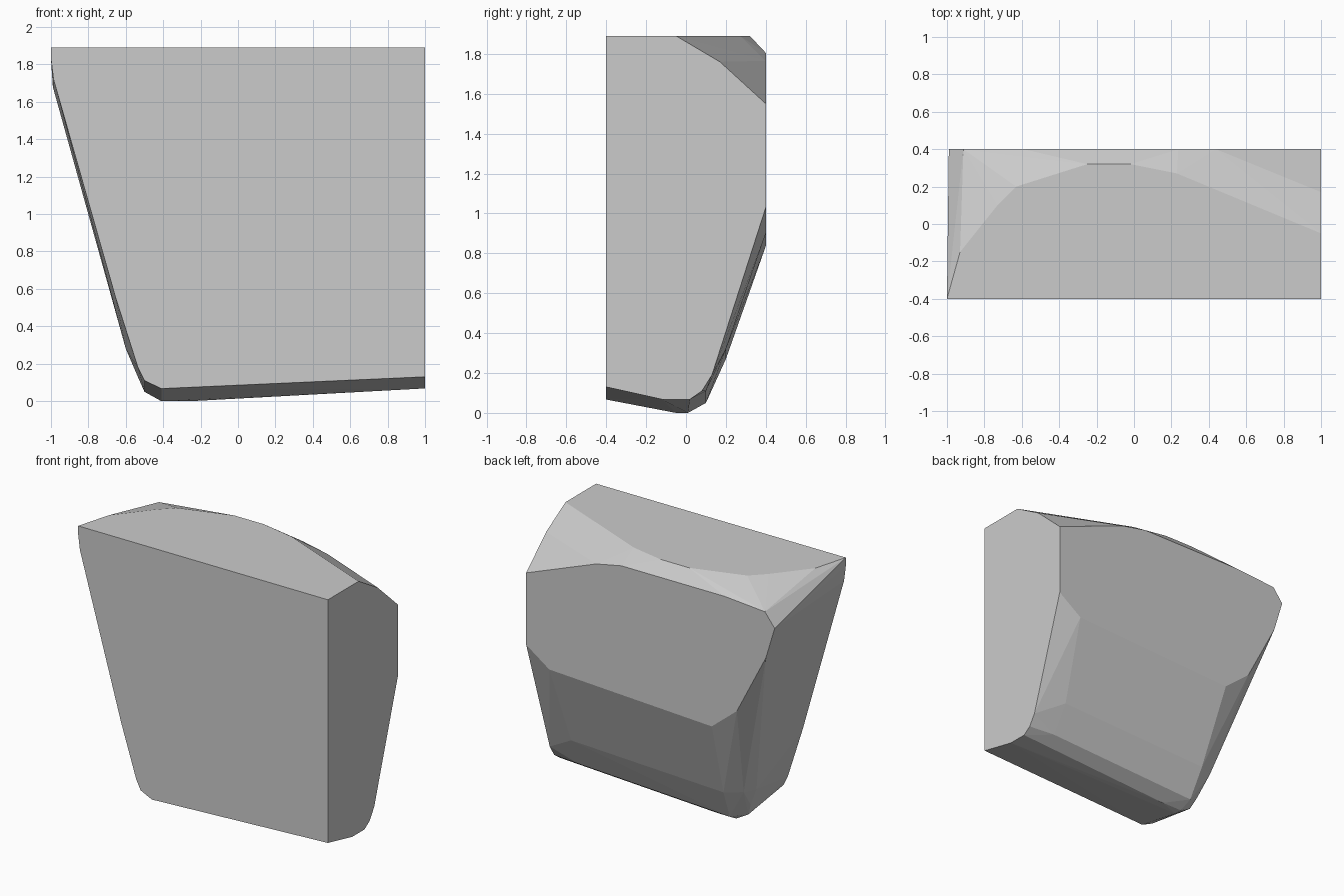
import bpy, bmesh, math

if "Cube" in bpy.data.objects:
    bpy.data.objects.remove(bpy.data.objects["Cube"])

HALF, TOP = 0.4, 1.89   # half thickness, height of the flat top

# flat front and back outlines (x, z)
front = [(1, 0.13), (1, TOP), (-1, TOP), (-1, 1.83), (-0.986, 1.72),
         (-0.655, 0.556), (-0.535, 0.18), (-0.5, 0.11), (-0.41, 0.067)]
back = [(1, 1.55), (1, 1.03), (0.815, 0.9), (-0.486, 0.836), (-0.687, 1.0),
        (-0.92, 1.448), (-0.99, 1.68), (-0.912, 1.78), (-0.59, 1.805),
        (0.237, 1.805), (0.438, 1.765)]
# flat right side (y, z) between the front and back outlines
right = [(-0.12, 0.068), (0.02, 0.068), (0.08, 0.11), (0.13, 0.19),
         (0.17, 1.76), (-0.05, TOP)]
# rear rim of the flat top (x, y)
rim = [(0.23, 0.27), (-0.02, 0.32), (-0.25, 0.32), (-0.63, 0.2),
       (-0.73, 0.1), (-0.93, -0.15)]
# worn lower ridge: left end, and the lower rear edge (x, y, z)
ridge = [(-0.41, -0.05, 0), (-0.41, 0.01, 0), (-0.25, 0.01, 0),
         (-0.5, 0, 0.05), (-0.54, 0.03, 0.14), (-0.6, 0.05, 0.28),
         (-0.56, 0.14, 0.28), (-0.42, 0.1, 0.05), (-0.44, 0.2, 0.27),
         (0.8, 0.1, 0.11), (0.78, 0.2, 0.32)]

points = ([(x, -HALF, z) for x, z in front]
          + [(x, HALF, z) for x, z in back]
          + [(1, y, z) for y, z in right]
          + [(x, y, TOP) for x, y in rim]
          + ridge)

# wrap the outlines into one faceted block
bm = bmesh.new()
for p in points:
    bm.verts.new(p)
hull = bmesh.ops.convex_hull(bm, input=bm.verts[:])
loose = list({v for v in hull["geom_interior"] + hull["geom_unused"]
              if isinstance(v, bmesh.types.BMVert)})
bmesh.ops.delete(bm, geom=loose, context='VERTS')
bmesh.ops.dissolve_limit(bm, angle_limit=math.radians(0.5),
                         verts=bm.verts[:], edges=bm.edges[:])
bmesh.ops.recalc_face_normals(bm, faces=bm.faces[:])

mesh = bpy.data.meshes.new("stone_block")
bm.to_mesh(mesh)
bm.free()
block = bpy.data.objects.new("stone_block", mesh)
bpy.context.collection.objects.link(block)
